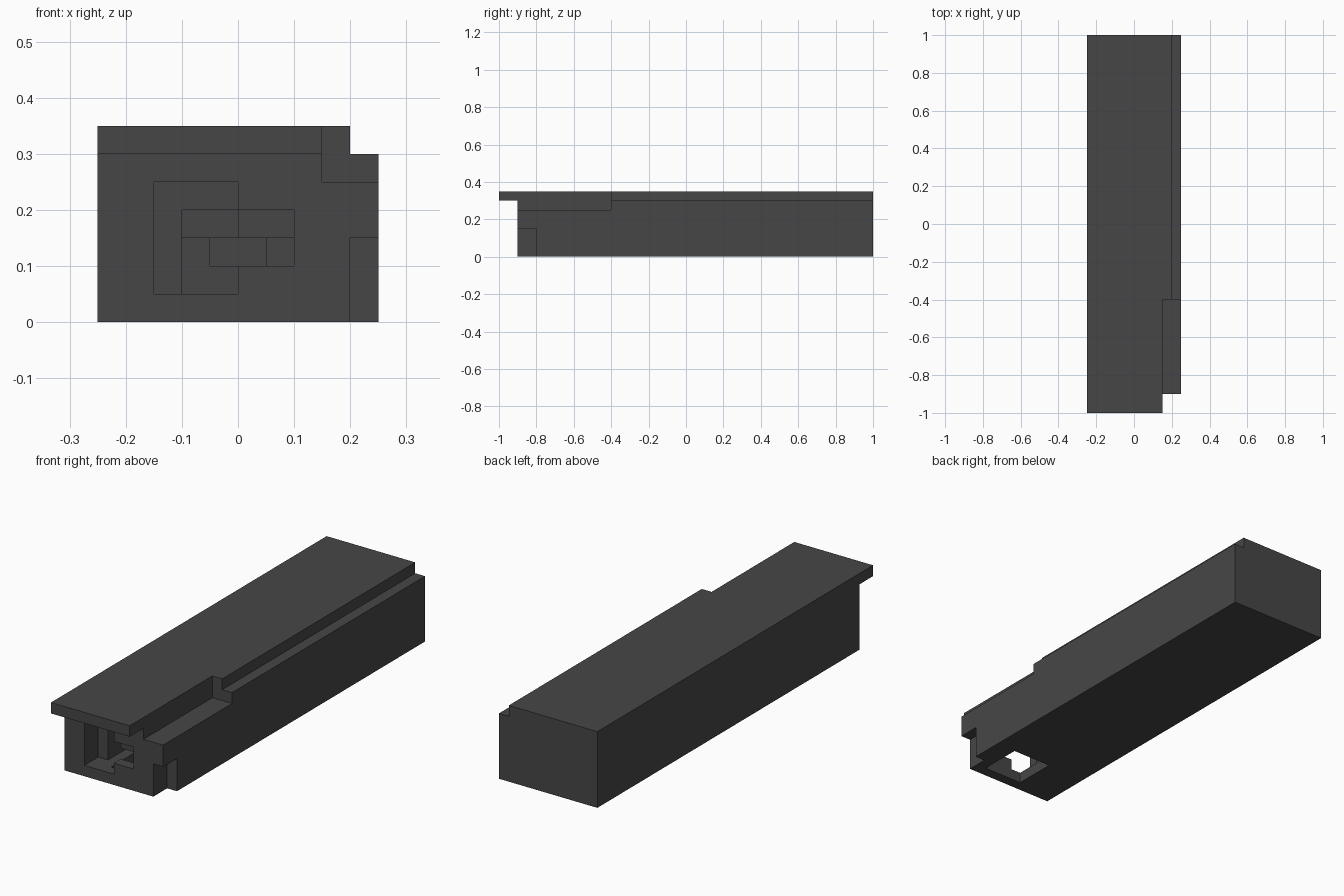
import bpy

cube = bpy.data.objects.get("Cube")
if cube:
    bpy.data.objects.remove(cube, do_unlink=True)

# One dark grey for the whole part
grey = bpy.data.materials.new("dark_grey")
grey.use_nodes = True
colour = (0.062, 0.062, 0.062, 1.0)
grey.diffuse_color = colour
grey.node_tree.nodes["Principled BSDF"].inputs["Base Color"].default_value = colour


def box(name, x, y, z):
    """Box from (min, max) pairs on each axis."""
    verts = [(a, b, c) for a in x for b in y for c in z]
    faces = [(0, 1, 3, 2), (4, 6, 7, 5), (0, 4, 5, 1),
             (2, 3, 7, 6), (0, 2, 6, 4), (1, 5, 7, 3)]
    mesh = bpy.data.meshes.new(name)
    mesh.from_pydata(verts, [], faces)
    mesh.materials.append(grey)
    obj = bpy.data.objects.new(name, mesh)
    bpy.context.collection.objects.link(obj)
    return obj


body = box("housing_block", (-0.25, 0.25), (-1, 1), (0, 0.35))

# Each cut: name, x range, y range, z range
cuts = [
    # Outside steps
    ("under_lip", (-0.4, 0.4), (-1.1, -0.9), (-0.1, 0.3)),
    ("side_rail_step", (0.2, 0.4), (-1.1, 1.1), (0.3, 0.5)),
    ("side_notch", (0.15, 0.4), (-1.1, -0.4), (0.25, 0.5)),
    ("lower_corner", (0.2, 0.4), (-1.1, -0.8), (-0.1, 0.15)),
    # Front openings
    ("tall_opening", (-0.15, 0), (-0.95, -0.8), (0.05, 0.25)),
    ("wide_opening", (-0.1, 0.1), (-0.95, -0.85), (0.1, 0.2)),
    # Well through the floor
    ("bottom_well", (-0.05, 0.15), (-0.85, -0.65), (-0.1, 0.15)),
    # Deeper inner chambers
    ("inner_chamber", (-0.1, 0), (-0.82, -0.65), (0.05, 0.15)),
    ("upper_chamber", (-0.1, 0), (-0.82, -0.7), (0.12, 0.2)),
    ("rear_pocket", (-0.05, 0.05), (-0.68, -0.6), (0.1, 0.15)),
]

bpy.context.view_layer.objects.active = body
for name, x, y, z in cuts:
    cutter = box(name + "_cutter", x, y, z)
    cutter.hide_render = True
    mod = body.modifiers.new(name, 'BOOLEAN')
    mod.operation = 'DIFFERENCE'
    mod.solver = 'EXACT'
    mod.object = cutter
    bpy.ops.object.modifier_apply(modifier=mod.name)
    bpy.data.objects.remove(cutter, do_unlink=True)
